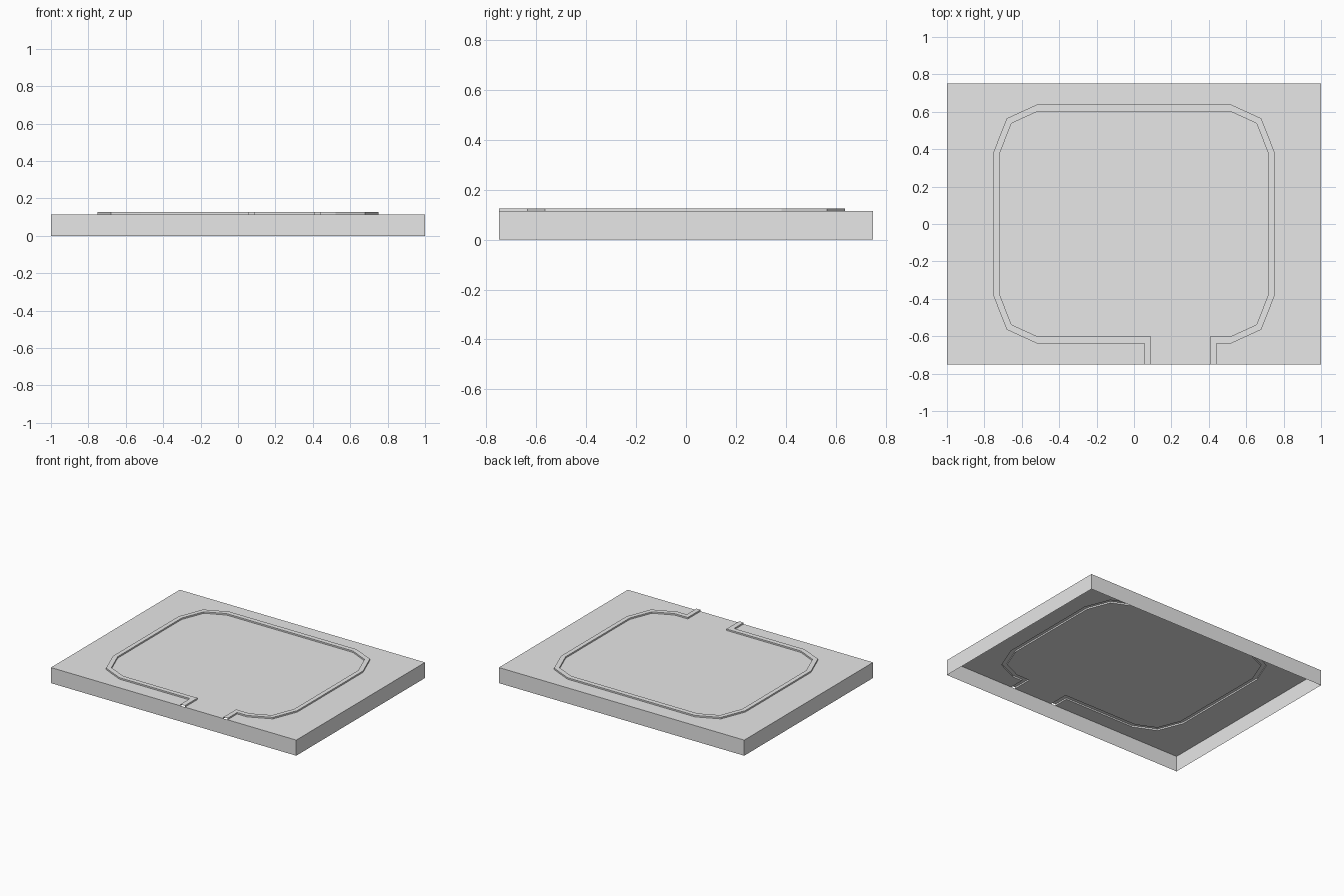
import bpy
import bmesh

if "Cube" in bpy.data.objects:
    bpy.data.objects.remove(bpy.data.objects["Cube"], do_unlink=True)

HALF_X, HALF_Y = 1.0, 0.75
PLATE_Z, RIDGE_Z = 0.115, 0.126

grey = bpy.data.materials.new("plain grey")
grey.use_nodes = True
grey.diffuse_color = (0.8, 0.8, 0.8, 1)
grey.node_tree.nodes["Principled BSDF"].inputs["Base Color"].default_value = (0.8, 0.8, 0.8, 1)


def rail(right_end, left_end, corner):
    """Counter-clockwise outline with chamfered corners and two ends at the front edge."""
    front = corner[0][1]
    lower_right = [(x, -y) for x, y in corner]
    upper_right = corner[::-1]
    right = [(x, y) for x, y in lower_right + upper_right]
    left = [(-x, y) for x, y in reversed(right)]
    return ([(right_end, -HALF_Y), (right_end, -front)] + right + left
            + [(left_end, -front), (left_end, -HALF_Y)])


def strip(bm, lower, upper):
    """Quads joining two rows of vertices, facing right of the travel direction."""
    for i in range(len(lower) - 1):
        bm.faces.new((lower[i], lower[i + 1], upper[i + 1], upper[i]))


def row(bm, points, z):
    return [bm.verts.new((x, y, z)) for x, y in points]


def finish(bm, name):
    mesh = bpy.data.meshes.new(name)
    bm.to_mesh(mesh)
    bm.free()
    mesh.materials.append(grey)
    obj = bpy.data.objects.new(name, mesh)
    bpy.context.collection.objects.link(obj)


outer = rail(0.44, 0.055, [(0.52, 0.638), (0.68, 0.565), (0.752, 0.383)])
inner = rail(0.407, 0.092, [(0.515, 0.602), (0.655, 0.538), (0.72, 0.373)])
corners = [(HALF_X, -HALF_Y), (HALF_X, HALF_Y), (-HALF_X, HALF_Y), (-HALF_X, -HALF_Y)]

# Base: top sheet with an open channel under the ridge, and an open-bottomed skirt
bm = bmesh.new()
out_row = row(bm, outer, PLATE_Z)
in_row = row(bm, inner, PLATE_Z)
corner_row = row(bm, corners, PLATE_Z)
bm.faces.new(in_row)
bm.faces.new(out_row[::-1] + corner_row)
rim = corner_row + [out_row[-1], in_row[-1], in_row[0], out_row[0]]
foot = row(bm, [(v.co.x, v.co.y) for v in rim], 0)
strip(bm, foot + foot[:1], rim + rim[:1])
finish(bm, "base_shell")

# Raised border: thin hollow ridge with open ends
bm = bmesh.new()
out_low, out_high = row(bm, outer, PLATE_Z), row(bm, outer, RIDGE_Z)
in_low, in_high = row(bm, inner, PLATE_Z), row(bm, inner, RIDGE_Z)
strip(bm, out_low, out_high)
strip(bm, out_high, in_high)
strip(bm, in_high, in_low)
finish(bm, "raised_border")
